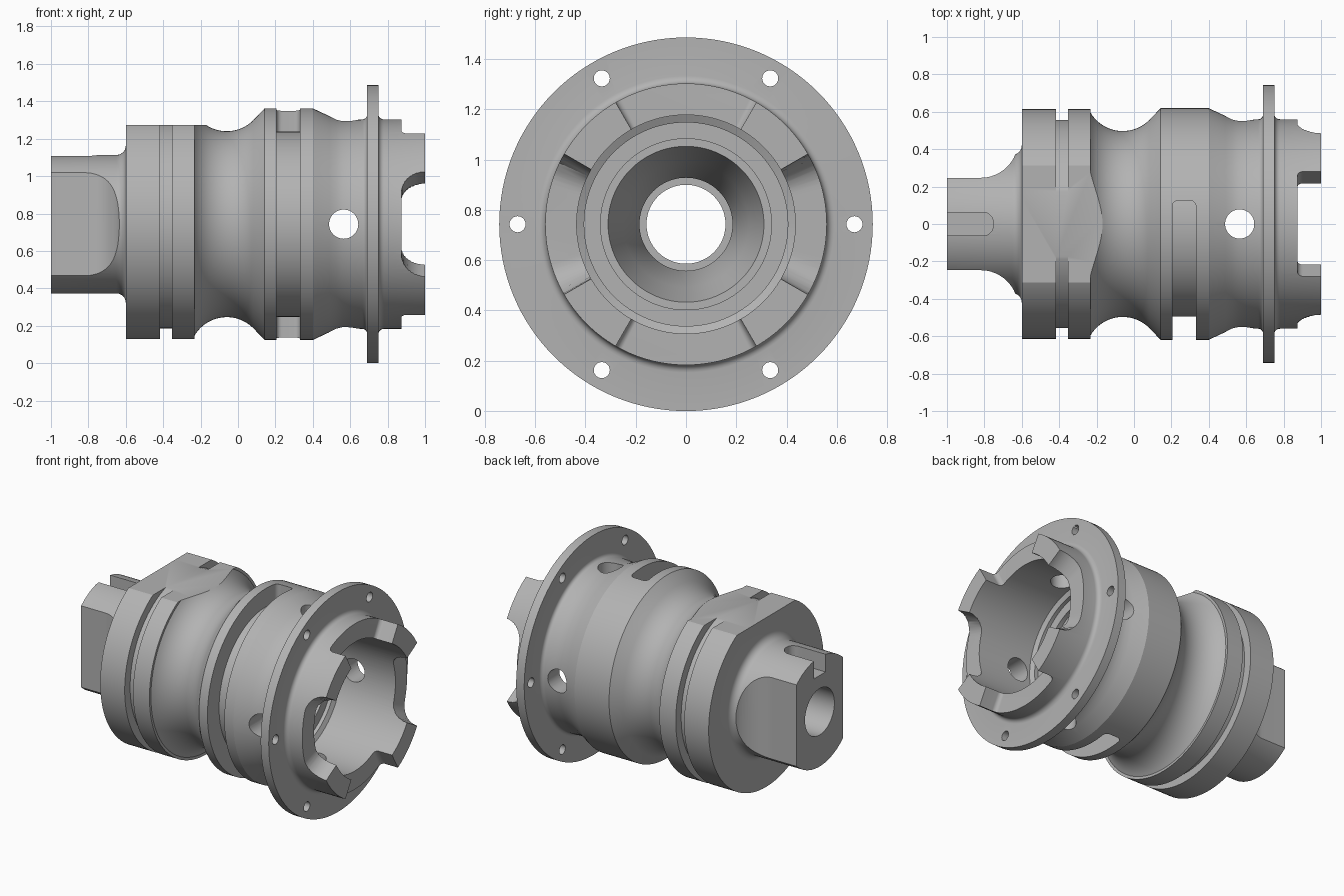
import bpy, bmesh, math
from mathutils import Matrix, Vector

if "Cube" in bpy.data.objects:
    bpy.data.objects.remove(bpy.data.objects["Cube"])

AXIS_Z = 0.743      # height of the turning axis (x direction)
SEG = 128


def make(name, bm):
    bmesh.ops.recalc_face_normals(bm, faces=bm.faces)
    me = bpy.data.meshes.new(name)
    bm.to_mesh(me)
    bm.free()
    ob = bpy.data.objects.new(name, me)
    bpy.context.collection.objects.link(ob)
    return ob


def arc(cx, cr, rad, a0, a1, n):
    return [(cx + rad * math.cos(math.radians(a0 + (a1 - a0) * i / n)),
             cr + rad * math.sin(math.radians(a0 + (a1 - a0) * i / n))) for i in range(n + 1)]


def loft(name, rings, closed=False):
    """Skin a list of equal point loops; cap the ends unless closed."""
    bm = bmesh.new()
    vs = [[bm.verts.new(p) for p in ring] for ring in rings]
    n, m = len(vs[0]), len(vs)
    for i in range(m if closed else m - 1):
        a, b = vs[i], vs[(i + 1) % m]
        for j in range(n):
            k = (j + 1) % n
            bm.faces.new((a[j], a[k], b[k], b[j]))
    if not closed:
        bm.faces.new(vs[0])
        bm.faces.new(vs[-1])
    return make(name, bm)


def revolve(name, profile):
    rings = []
    for s in range(SEG):
        a = 2 * math.pi * s / SEG
        rings.append([(x, r * math.cos(a), r * math.sin(a)) for x, r in profile])
    return loft(name, rings, True)


def box(name, lo, hi, round_z=0):
    lo, hi = Vector(lo), Vector(hi)
    bm = bmesh.new()
    bmesh.ops.create_cube(bm, size=1)
    for v in bm.verts:
        v.co = Vector([(lo[i] + hi[i]) / 2 + v.co[i] * (hi[i] - lo[i]) for i in range(3)])
    if round_z:
        edges = [e for e in bm.edges
                 if abs(e.verts[0].co.z - e.verts[1].co.z) > 0.01]
        bmesh.ops.bevel(bm, geom=edges, offset=round_z, segments=8, profile=0.5, affect='EDGES')
    return make(name, bm)


def rod(name, rad, length, centre, axis, segs=40):
    rot = {'X': Matrix.Rotation(math.pi / 2, 4, 'Y'),
           'Y': Matrix.Rotation(math.pi / 2, 4, 'X'), 'Z': Matrix()}[axis]
    bm = bmesh.new()
    bmesh.ops.create_cone(bm, cap_ends=True, segments=segs, radius1=rad, radius2=rad,
                          depth=length, matrix=Matrix.Translation(centre) @ rot)
    return make(name, bm)


def cut(ob, cutter):
    mod = ob.modifiers.new("cut", 'BOOLEAN')
    mod.operation, mod.solver, mod.object = 'DIFFERENCE', 'EXACT', cutter
    bpy.context.view_layer.update()
    me = bpy.data.meshes.new_from_object(ob.evaluated_get(bpy.context.evaluated_depsgraph_get()))
    ob.modifiers.clear()
    ob.data = me
    bpy.data.objects.remove(cutter)


# turned housing: outer surface, left to right
outer = [(-1, 0.37)] + arc(-0.65, 0.42, 0.05, -90, 0, 6)
outer += [(-0.6, 0.615), (-0.417, 0.615), (-0.417, 0.557), (-0.354, 0.557), (-0.354, 0.615),
          (-0.232, 0.615)]
outer += arc(-0.06, 0.697, 0.2, 210, 315, 20)           # waist
outer += [(0.142, 0.619), (0.40, 0.619), (0.49, 0.577), (0.525, 0.563), (0.56, 0.556),
          (0.60, 0.556)]
outer += arc(0.665, 0.585, 0.025, -90, 0, 5)            # flange
outer += [(0.69, 0.743), (0.75, 0.743)]
outer += arc(0.78, 0.59, 0.03, 180, 270, 5) + [(1, 0.56)]
# stepped bore, right to left
inner = [(1, 0.435), (0.47, 0.435), (0.455, 0.405), (0.43, 0.405), (0.43, 0.34), (0.40, 0.34),
         (0.40, 0.31), (0.22, 0.25), (0.02, 0.185), (-0.05, 0.185), (-0.05, 0.157), (-1, 0.157)]
housing = revolve("bearing_housing", outer + inner)

# flat on top of the collar
cut(housing, box("collar_flat", (-0.625, -0.9, 0.529), (-0.05, 0.9, 0.9)))

# two side flats on the shaft, running out in a round
for s in (1, -1):
    side = [(-1.1, 0.247)] + arc(-0.82, 0.447, 0.2, -90, 0, 16) + [(-0.62, 0.7), (-1.1, 0.7)]
    cut(housing, loft("shaft_flat", [[(x, s * y, z) for x, y in side] for z in (-0.6, 0.6)]))

# keyway
cut(housing, box("keyway", (-1.2, -0.0625, 0.245), (-0.752, 0.0625, 0.6), 0.055))

# partial ring groove around the front
groove = box("groove", (0.205, -0.9, -0.9), (0.331, 0.125, 0.9), 0.03)
cut(groove, rod("groove_floor", 0.495, 1, (0.27, 0, 0), 'X', SEG))
cut(housing, groove)

# crossed radial holes
for axis in 'YZ':
    cut(housing, rod("radial_hole", 0.078, 2, (0.565, 0, 0), axis, 48))

# flange bolt holes
for i in range(6):
    a = i * math.pi / 3
    cut(housing, rod("bolt_hole", 0.032, 0.12,
                     (0.72, 0.67 * math.cos(a), 0.67 * math.sin(a)), 'X', 24))

# end notches: 60 degree sectors with rounded floor corners
for i in range(4):
    mid, fil = i * math.pi / 2, (0.13, 0.03)[i % 2]
    rings = []
    for k in range(11):
        t = math.pi / 2 * k / 10
        x = 0.873 + fil * (1 - math.cos(t))
        half = math.pi / 6 - fil * (1 - math.sin(t)) / 0.56
        pts = [(0.2, mid + half), (0.2, mid - half)]
        pts += [(0.9, mid - half + 2 * half * j / 8) for j in range(9)]
        rings.append([(x, r * math.cos(a), r * math.sin(a)) for r, a in pts])
    rings.append([(1.1, y, z) for _, y, z in rings[-1]])
    cut(housing, loft("end_notch", rings))

# finish
steel = bpy.data.materials.new("light_grey_metal")
steel.diffuse_color = (0.45, 0.45, 0.45, 1)
steel.use_nodes = True
steel.node_tree.nodes["Principled BSDF"].inputs["Base Color"].default_value = steel.diffuse_color
housing.data.materials.clear()
housing.data.materials.append(steel)
housing.location.z = AXIS_Z
bpy.context.view_layer.objects.active = housing
housing.select_set(True)
bpy.ops.object.shade_smooth_by_angle(angle=math.radians(25))
